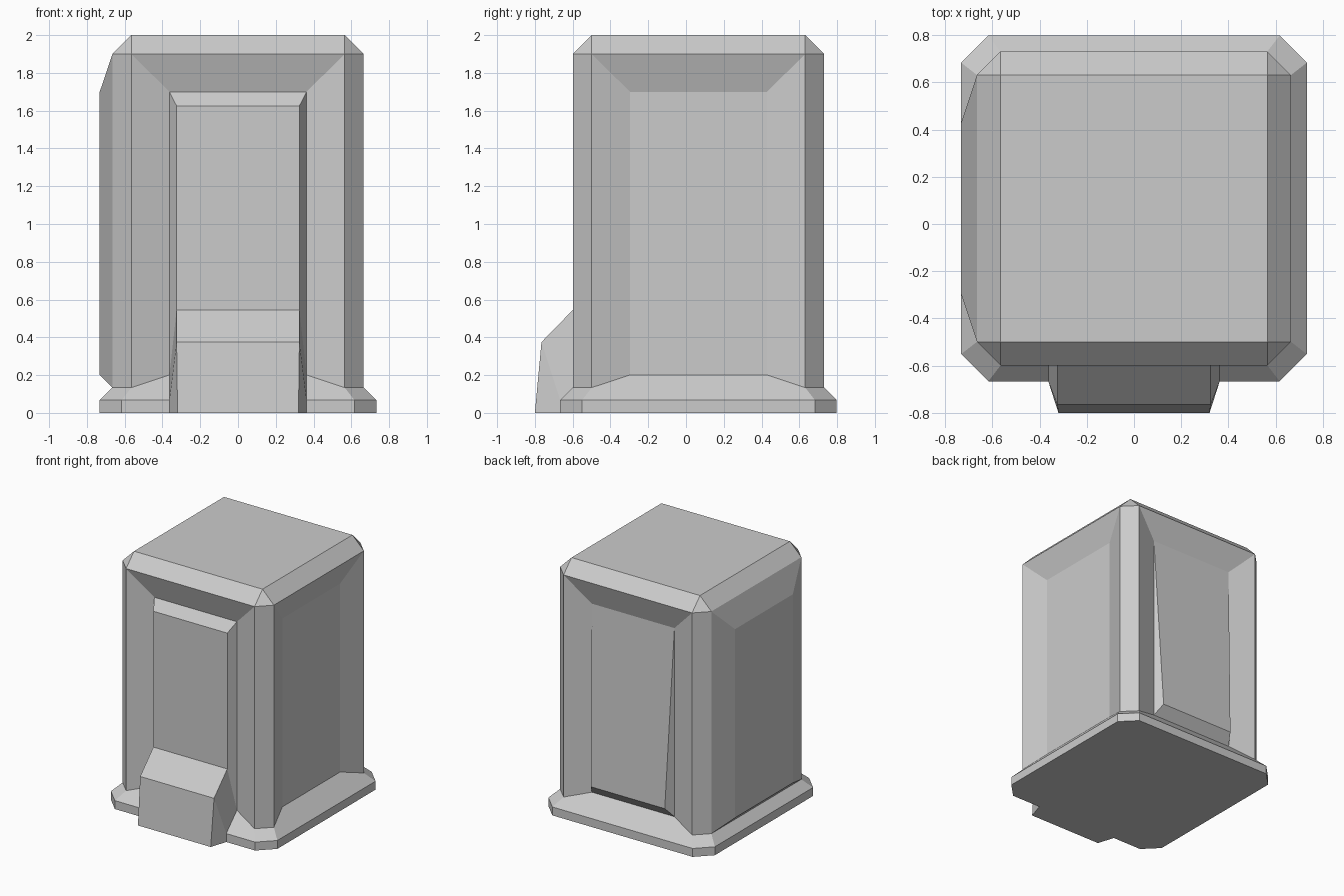
import bpy, bmesh
from mathutils import Vector

if "Cube" in bpy.data.objects:
    bpy.data.objects.remove(bpy.data.objects["Cube"])

CY = 0.066  # centre of the cabinet in y


def finish(bm, name):
    bmesh.ops.remove_doubles(bm, verts=bm.verts, dist=0.0005)
    bmesh.ops.recalc_face_normals(bm, faces=bm.faces)
    me = bpy.data.meshes.new(name)
    bm.to_mesh(me)
    bm.free()
    ob = bpy.data.objects.new(name, me)
    bpy.context.collection.objects.link(ob)
    return ob


def ring(bm, h, c, z):
    """Chamfered square, half size h, corner cut c; front side comes first."""
    k = h - c
    pts = [(-k, -h), (k, -h), (h, -k), (h, k), (k, h), (-k, h), (-h, k), (-h, -k)]
    return [bm.verts.new((x, y + CY, z)) for x, y in pts]


def panel_loop(bm, side, w0, w1, z0, z1, d0, d1):
    """Trapezoid on a side: half widths w, heights z, depths d (bottom, top)."""
    n = [Vector((0, -1, 0)), Vector((1, 0, 0)), Vector((0, 1, 0)), Vector((-1, 0, 0))][side]
    u = Vector((-n.y, n.x, 0))
    c = Vector((0, CY, 0))
    out = []
    for s, w, z, d in ((-1, w0, z0, d0), (1, w0, z0, d0), (1, w1, z1, d1), (-1, w1, z1, d1)):
        out.append(bm.verts.new(c + n * (0.665 - d) + u * s * w + Vector((0, 0, z))))
    return out


def bridge(bm, a, b, skip=()):
    for i in range(len(a)):
        if i not in skip:
            j = (i + 1) % len(a)
            bm.faces.new((a[i], a[j], b[j], b[i]))


# Cabinet with plinth, bevelled corners and roof
bm = bmesh.new()
foot = ring(bm, 0.732, 0.115, 0)
foot_top = ring(bm, 0.732, 0.115, 0.067)
low = ring(bm, 0.665, 0.1, 0.134)
high = ring(bm, 0.665, 0.1, 1.9)
roof = [bm.verts.new((x * 0.565, y * 0.565 + CY, 2)) for x, y in ((-1, -1), (1, -1), (1, 1), (-1, 1))]
bm.faces.new(foot)
bridge(bm, foot, foot_top)
bridge(bm, foot_top, low)
bridge(bm, low, high, skip=(0, 2, 4, 6))
for s in range(4):
    a, b, c = high[2 * s], high[2 * s + 1], high[(2 * s + 2) % 8]
    t, t2 = roof[s], roof[(s + 1) % 4]
    bm.faces.new((a, b, t2, t))
    bm.faces.new((b, c, t2))
bm.faces.new(roof)

# Side panels: recessed on front, right and back, raised on the left
for s, depth in enumerate((0.067, 0.067, 0.067, -0.067)):
    frame = [low[2 * s], low[2 * s + 1], high[2 * s + 1], high[2 * s]]
    inner = panel_loop(bm, s, 0.363, 0.363, 0.201, 1.7, depth, depth)
    bridge(bm, frame, inner)
    if s == 2:  # sloping back hatch, flush at its foot
        hatch = panel_loop(bm, s, 0.325, 0.363, 0.28, 1.7, 0, 0.067)
        bridge(bm, inner, hatch, skip=(2,))
        bm.faces.new(hatch)
    else:
        bm.faces.new(inner)
finish(bm, "cabinet")

# Front door with the step at its foot
bm = bmesh.new()
face_pts = [(0.325, -0.599, 1.625), (0.325, -0.599, 0.545), (0.325, -0.765, 0.375), (0.32, -0.8, 0)]
edge_pts = [(0.363, -0.532, 1.7), (0.363, -0.532, 0.201), (0.363, -0.666, 0.067), (0.363, -0.666, 0)]


def both(pts):
    return [[bm.verts.new((s * x, y, z)) for x, y, z in pts] for s in (-1, 1)]


fl, fr = both(face_pts)
el, er = both(edge_pts)
for i in range(3):
    for p, q in ((fl, fr), (el, fl), (fr, er)):
        bm.faces.new((p[i], p[i + 1], q[i + 1], q[i]))
bm.faces.new((el[0], fl[0], fr[0], er[0]))
bm.faces.new((el[3], er[3], fr[3], fl[3]))
finish(bm, "door_and_step")
